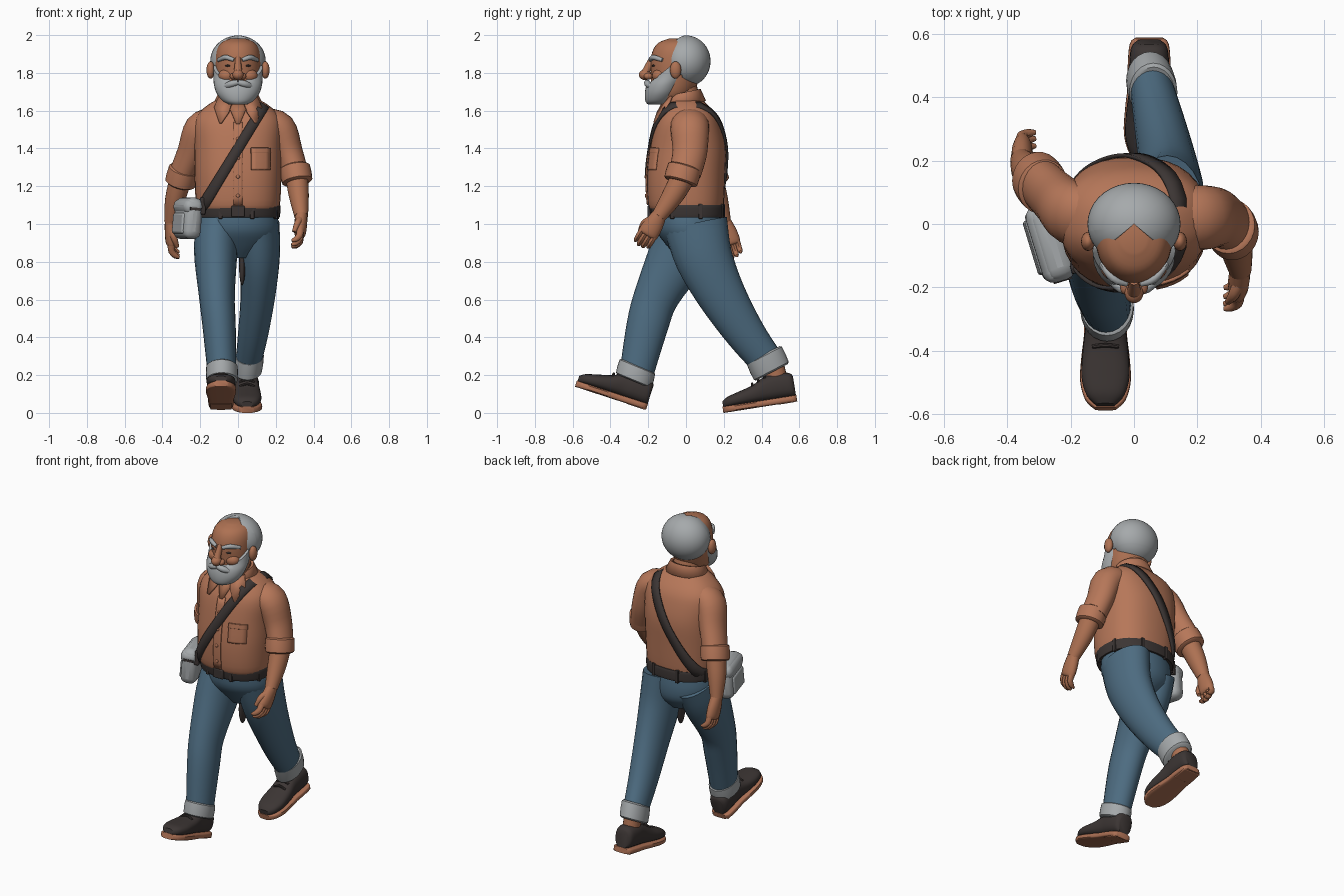
import bpy, bmesh, math
from mathutils import Vector, Matrix

if "Cube" in bpy.data.objects:
    bpy.data.objects.remove(bpy.data.objects["Cube"])

def material(name, rgb):
    m = bpy.data.materials.new(name)
    m.diffuse_color = (*rgb, 1)
    m.use_nodes = True
    m.node_tree.nodes["Principled BSDF"].inputs["Base Color"].default_value = m.diffuse_color
    return m

SKIN = material("skin", (0.42, 0.165, 0.085))
SHIRT = material("shirt_rust", (0.47, 0.185, 0.10))
DENIM = material("denim_blue", (0.075, 0.15, 0.22))
GREY = material("light_grey", (0.38, 0.40, 0.41))
DARK = material("dark_brown", (0.045, 0.036, 0.034))
SOLE = material("sole_tan", (0.42, 0.165, 0.09))
X, Y, Z = Vector((1, 0, 0)), Vector((0, 1, 0)), Vector((0, 0, 1))

def finish(name, bm, mat, M=None, solid=0):
    if M:
        bm.transform(M)
    bmesh.ops.recalc_face_normals(bm, faces=bm.faces)
    me = bpy.data.meshes.new(name)
    bm.to_mesh(me)
    bm.free()
    me.materials.append(mat)
    ob = bpy.data.objects.new(name, me)
    bpy.context.collection.objects.link(ob)
    if solid:
        s = ob.modifiers.new("thickness", "SOLIDIFY")
        s.thickness, s.offset = solid, 0
    return ob

def dense(rows, k=4):
    """Catmull-Rom interpolation of rows of numbers."""
    out = []
    for i in range(len(rows) - 1):
        a, b, c, d = rows[max(i - 1, 0)], rows[i], rows[i + 1], rows[min(i + 2, len(rows) - 1)]
        for s in range(k):
            t = s / k
            out.append([0.5 * (2 * q + (r - p) * t + (2 * p - 5 * q + 4 * r - w) * t * t
                        + (3 * q - p - 3 * r + w) * t ** 3) for p, q, r, w in zip(a, b, c, d)])
    return out + [list(rows[-1])]

def loft(name, rows, mat, n=24, p=2.0, axis=None, M=None, k=4):
    """Skin of superellipse rings; rows are x, y, z, radius_u, radius_v."""
    rows = dense(rows, k)
    pts = [Vector(r[:3]) for r in rows]
    ref = Z if abs((pts[-1] - pts[0]).normalized().x) > 0.85 else X
    bm, rings = bmesh.new(), []
    for i, r in enumerate(rows):
        t = axis or (pts[min(i + 1, len(pts) - 1)] - pts[max(i - 1, 0)]).normalized()
        u = (ref - t * ref.dot(t)).normalized()
        v = t.cross(u)
        ring = []
        for j in range(n):
            c, s = math.cos(2 * math.pi * j / n), math.sin(2 * math.pi * j / n)
            ring.append(bm.verts.new(pts[i] + u * (math.copysign(abs(c) ** (2 / p), c) * r[3])
                                     + v * (math.copysign(abs(s) ** (2 / p), s) * r[4])))
        rings.append(ring)
    for a, b in zip(rings, rings[1:]):
        for j in range(n):
            bm.faces.new((a[j], a[(j + 1) % n], b[(j + 1) % n], b[j]))
    bm.faces.new(rings[0])
    bm.faces.new(rings[-1])
    return finish(name, bm, mat, M)

def stack(name, rows, mat, p=2.0, n=32):
    """Horizontal rings; rows are z, centre_y, radius_x, radius_y."""
    return loft(name, [(0, cy, z, rx, ry) for z, cy, rx, ry in rows], mat, n, p, Z)

def cuff(name, a, b, ru, rv, axis, mat):
    """Short rolled band from point a to point b."""
    a, b = Vector(a), Vector(b)
    loft(name, [(*a.lerp(b, f), ru - d, rv - d) for f, d in ((0, .012), (.08, .002), (.5, 0), (.92, .002), (1, .012))],
         mat, axis=Vector(axis).normalized() if axis else (b - a).normalized(), k=1)

def ball(name, c, r, mat):
    bm = bmesh.new()
    bmesh.ops.create_uvsphere(bm, u_segments=20, v_segments=12, radius=1)
    return finish(name, bm, mat, Matrix.Translation(c) @ Matrix.Diagonal((*r, 1)))

def box(name, c, size, mat, M=None, bevel=0.0):
    bm = bmesh.new()
    bmesh.ops.create_cube(bm, size=1)
    ob = finish(name, bm, mat, (M or Matrix()) @ Matrix.Translation(c) @ Matrix.Diagonal((*size, 1)))
    if bevel:
        b = ob.modifiers.new("bevel", "BEVEL")
        b.width, b.segments = bevel, 3
    return ob

def sheet(name, rows, mat, solid, closed=False):
    bm = bmesh.new()
    g = [[bm.verts.new(q) for q in r] for r in rows]
    for a, b in zip(g, g[1:] + (g[:1] if closed else [])):
        for j in range(len(a) - 1):
            bm.faces.new((a[j], a[j + 1], b[j + 1], b[j]))
    return finish(name, bm, mat, solid=solid)

# Shirt body
TORSO = [(1.06, .01, .205, .18), (1.10, 0, .222, .2), (1.25, 0, .23, .207), (1.40, .01, .232, .2),
         (1.52, .01, .235, .175), (1.585, .01, .21, .145), (1.64, 0, .145, .105), (1.665, -.005, .09, .08)]
stack("shirt_body", TORSO, SHIRT, 2.4)
FINE = dense(TORSO)

def on_torso(x, z, side, off=.006):
    """Point on the shirt: side -1 is front, 1 is back."""
    z0 = min(max(z, FINE[0][0]), FINE[-1][0] - 1e-4)
    for a, b in zip(FINE, FINE[1:]):
        if a[0] <= z0 <= b[0]:
            f = (z0 - a[0]) / (b[0] - a[0])
            cy, rx, ry = (a[i] + (b[i] - a[i]) * f for i in (1, 2, 3))
            y = ry * max(0, 1 - abs(x / rx) ** 2.4) ** (1 / 2.4)
            return Vector((x, cy + side * (y + off), z))

def patch(name, x0, x1, z0, z1, mat, solid):
    sheet(name, [[on_torso(x0 + (x1 - x0) * i / 4, z0 + (z1 - z0) * j / 10, -1, .003)
                  for i in range(5)] for j in range(11)], mat, solid)

patch("button_placket", -.025, .025, 1.1, 1.54, SHIRT, .008)
patch("chest_pocket", .07, .17, 1.285, 1.4, SHIRT, .009)
patch("pocket_flap", .068, .172, 1.375, 1.403, SHIRT, .013)
for z in (1.15, 1.25, 1.35, 1.45):
    ball("shirt_button", on_torso(0, z, -1, .008), (.01, .005, .01), SHIRT)

# Neck, open collar
loft("neck", [(0, .01, 1.6, .085, .08), (0, -.03, 1.75, .08, .08)], SKIN)
sheet("open_neck", [[on_torso(s * w, z, -1, .006) for s in (-1, 0, 1)]
                    for w, z in ((.01, 1.53), (.035, 1.59), (.06, 1.645))], SKIN, .01)
loop = [math.radians(-60 + 300 * i / 24) for i in range(25)]
sheet("collar_stand", [[(r * math.cos(a), r * math.sin(a) * .9 - .015, z + .02 * math.sin(a)) for a in loop]
                       for r, z in ((.128, 1.63), (.1, 1.69), (.088, 1.685))], SHIRT, .012)
for s in (-1, 1):
    sheet("collar_point", [[(s * .03, -.12, 1.645), (s * .1, -.075, 1.675)],
                           [(s * .05, -.15, 1.59), (s * .125, -.10, 1.615)],
                           [(s * .088, -.168, 1.535), (s * .098, -.165, 1.535)]], SHIRT, .012)

# Trousers
stack("trouser_seat", [(1.07, .01, .205, .18), (.97, .02, .216, .18), (.89, .04, .18, .145), (.82, .04, .08, .08)], DENIM)
loft("front_leg", [(-.105, .03, 1.0, .115, .17), (-.118, -.035, .85, .115, .16), (-.112, -.155, .62, .095, .12),
                   (-.1, -.205, .46, .088, .11), (-.085, -.262, .21, .076, .09)], DENIM)
loft("back_leg", [(.105, .05, 1.0, .115, .17), (.113, .095, .82, .108, .152), (.105, .19, .62, .092, .128),
                  (.08, .315, .42, .08, .105), (.055, .43, .27, .068, .088)], DENIM)
cuff("front_leg_cuff", (-.085, -.256, .25), (-.085, -.278, .168), .085, .104, (0, -.38, -.92), GREY)
cuff("back_leg_cuff", (.062, .412, .31), (.05, .455, .215), .078, .106, (0, .46, -.88), GREY)
ball("inner_leg_patch", (.022, .018, .77), (.016, .036, .095), DARK)

# Belt with loops and buckle
stack("belt", [(1.035, .01, .215, .19), (1.04, .01, .222, .197), (1.095, .005, .225, .201), (1.1, .005, .215, .19)], DARK, 2.3)
for a in range(20, 380, 45):
    c, s = math.cos(math.radians(a)), math.sin(math.radians(a))
    box("belt_loop", (.22 * c, .01 + .196 * s, 1.067), (.022, .022, .08), DARK, bevel=.004)
box("belt_buckle", (0, -.195, 1.067), (.07, .02, .06), DARK, bevel=.006)

# Shoes, built flat then tilted
for name, heel, tilt in (("front", (-.09, -.213, .018), -18), ("back", (.048, .587, .062), 9)):
    M = Matrix.Translation(heel) @ Matrix.Rotation(math.radians(tilt), 4, "X")
    prof = [(0, .04, .11), (-.02, .058, .13), (-.09, .064, .14), (-.15, .064, .13), (-.22, .072, .095),
            (-.30, .076, .072), (-.36, .06, .055), (-.39, .03, .035)]
    loft(name + "_shoe", [(0, y, .025 + h / 2, w, h / 2) for y, w, h in prof], DARK, 24, 2.6, -Y, M)
    loft(name + "_sole", [(0, y * 1.015 + .002, .016, w + .004, .017) for y, w, h in prof], SOLE, 24, 5, -Y, M)
    box(name + "_heel", (0, -.055, .008), (.115, .10, .022), SOLE, M, .006)
    loft(name + "_ankle", [(0, -.085, .1, .05, .055), (0, -.09, .2, .05, .055)], SKIN, 20, 2, Z, M)
    for i in range(3):
        y, z = -.15 - .035 * i, .158 - .017 * i
        loft(name + "_lace", [(-.04, y, z - .01, .007, .007), (0, y, z + .004, .007, .007),
                              (.04, y, z - .01, .007, .007)], DARK, 8, M=M)

# Arms: sleeve, rolled cuff, forearm, hand
def arm(side, sleeve, roll, fore, knuckle):
    sx = 1 if side == "left" else -1
    loft(side + "_sleeve", [(*q, a, b) for q, a, b in zip(sleeve, (.08, .088, .075, .07), (.1, .102, .092, .085))], SHIRT)
    cuff(side + "_sleeve_cuff", *roll, .083, .092, None, SHIRT)
    loft(side + "_forearm", [(*q, r, r * 1.08) for q, r in zip(fore, (.06, .053, .036))], SKIN)
    w, kn = Vector(fore[-1]), Vector(knuckle)
    d = (kn - w).normalized()
    s = d.cross(X).normalized()
    s = -s if s.y > 0 else s
    loft(side + "_palm", [(*(w - d * .02), .032, .036), (*w.lerp(kn, .5), .034, .052), (*kn, .03, .054),
                          (*(kn + d * .015), .014, .045)], SKIN, 16)
    inward = Vector((-sx, 0, 0))
    for i in range(4):
        f = kn + s * (.038 - .025 * i)
        L = (.05, .058, .056, .046)[i]
        loft(side + "_finger", [(*f, .02, .016), (*(f + d * L * .7), .018, .015),
                                (*(f + d * L * 1.2 + inward * .02), .015, .013),
                                (*(f + d * L * 1.35 + inward * .04), .007, .007)], SKIN, 10, k=2)
    t = w.lerp(kn, .3) + s * .025
    loft(side + "_thumb", [(*t, .02, .02), (*(t + s * .022 + d * .04 + inward * .015), .018, .018),
                           (*(t + s * .018 + d * .09 + inward * .03), .011, .011)], SKIN, 10)

arm("left", [(.14, .02, 1.53), (.218, .02, 1.505), (.268, .02, 1.38), (.303, -.005, 1.27)],
    [(.3, -.005, 1.305), (.315, -.03, 1.22)],
    [(.31, -.01, 1.26), (.322, -.07, 1.15), (.335, -.145, 1.04)], (.328, -.2, .95))
arm("right", [(-.13, .02, 1.53), (-.198, .035, 1.5), (-.247, .08, 1.38), (-.293, .125, 1.27)],
    [(-.285, .115, 1.295), (-.308, .145, 1.21)],
    [(-.3, .13, 1.25), (-.333, .165, 1.13), (-.355, .2, 1.01)], (-.352, .235, .9))

# Head
stack("head", [(1.64, -.09, .06, .07), (1.69, -.075, .1, .11), (1.78, -.055, .117, .13), (1.86, -.05, .12, .138),
               (1.92, -.045, .113, .13), (1.96, -.045, .088, .1), (1.982, -.045, .04, .045)], SKIN)

# Beard with sideburns, trimmed by a sloping plane below the cheeks
beard = stack("beard", [(1.632, -.15, .045, .05), (1.65, -.145, .08, .07), (1.69, -.13, .112, .088),
                        (1.735, -.112, .127, .097), (1.78, -.09, .13, .095), (1.84, -.085, .131, .07)], GREY)
bm = bmesh.new()
bm.from_mesh(beard.data)
bmesh.ops.bisect_plane(bm, geom=bm.verts[:] + bm.edges[:] + bm.faces[:], plane_co=(0, -.2, 1.742),
                       plane_no=(0, -.62, .78), clear_outer=True)
bmesh.ops.holes_fill(bm, edges=[e for e in bm.edges if e.is_boundary])
bm.to_mesh(beard.data)
bm.free()

# Hair shell with a bald wedge cut from the front
bm = bmesh.new()
bmesh.ops.create_uvsphere(bm, u_segments=36, v_segments=24, radius=1)
bm.transform(Matrix.Translation((0, .0, 1.862)) @ Matrix.Diagonal((.147, .13, .136, 1)))
for co, no in (((0, 0, 0), (.85, 1, 0)), ((0, 0, 0), (-.85, 1, 0)), ((0, -.02, 0), (0, 1, 0)), ((0, 0, 1.79), (0, 0, 1))):
    bmesh.ops.bisect_plane(bm, geom=bm.verts[:] + bm.edges[:] + bm.faces[:], plane_co=co, plane_no=no)
bald = [f for f in bm.faces for c in [f.calc_center_median()]
        if c.y < -.85 * abs(c.x) or (c.z < 1.79 and c.y < -.02)]
bmesh.ops.delete(bm, geom=bald, context="FACES")
finish("hair", bm, GREY, solid=.03).modifiers[0].offset = -1

# Face
ball("nose_tip", (0, -.216, 1.79), (.03, .034, .028), SKIN)
loft("nose_bridge", [(0, -.175, 1.875, .016, .02), (0, -.195, 1.84, .018, .02), (0, -.22, 1.79, .025, .022)], SKIN, 16)
for s in (-1, 1):
    ball("ear", (s * .145, -.055, 1.815), (.022, .03, .046), SKIN)
    ball("nostril", (s * .024, -.2, 1.782), (.02, .024, .018), SKIN)
    ball("cheek", (s * .058, -.14, 1.785), (.046, .04, .036), SKIN)
    ball("eye", (s * .05, -.169, 1.838), (.018, .012, .006), DARK)
    loft("eyebrow", [(s * .022, -.188, 1.868, .01, .01), (s * .065, -.172, 1.882, .013, .014),
                     (s * .105, -.125, 1.868, .008, .01)], GREY, 10)
    loft("moustache", [(0, -.206, 1.75, .014, .014), (s * .04, -.2, 1.74, .018, .018),
                       (s * .085, -.165, 1.72, .01, .01)], GREY, 12)

# Shoulder strap loop on the shirt, and the hip bag
run = Vector((.34, 0, .55)).normalized()
wide = Vector((run.z, 0, -run.x)) * .027
line = [Vector((-.195 + .335 * i / 20, 0, 1.08 + .548 * i / 20)) for i in range(21)]
rows = []
for side, pts in ((-1, line), (1, line[::-1])):
    for q in pts:
        rows.append([on_torso(e.x, e.z, side, .007) for e in (q - wide, q, q + wide)])
sheet("shoulder_strap", rows, DARK, .012, closed=True)
B = Matrix.Translation((-.265, -.06, 1.03)) @ Matrix.Rotation(math.radians(17), 4, "Z") @ Matrix.Rotation(math.radians(5), 4, "Y")
box("bag_body", (0, 0, 0), (.1, .245, .22), GREY, B, .04)
box("bag_front_pocket", (-.046, 0, -.03), (.025, .18, .11), GREY, B, .012)
box("bag_flap", (-.004, 0, .06), (.106, .25, .08), GREY, B, .035)
box("bag_zip", (0, -.124, .05), (.06, .008, .014), DARK, B)
for y in (-.1, .1):
    box("bag_strap_tab", (.045, y, .07), (.03, .03, .09), DARK, B, .006)

for ob in bpy.data.objects:
    ob.select_set(True)
bpy.context.view_layer.objects.active = bpy.data.objects["head"]
bpy.ops.object.shade_smooth_by_angle(angle=math.radians(40))
